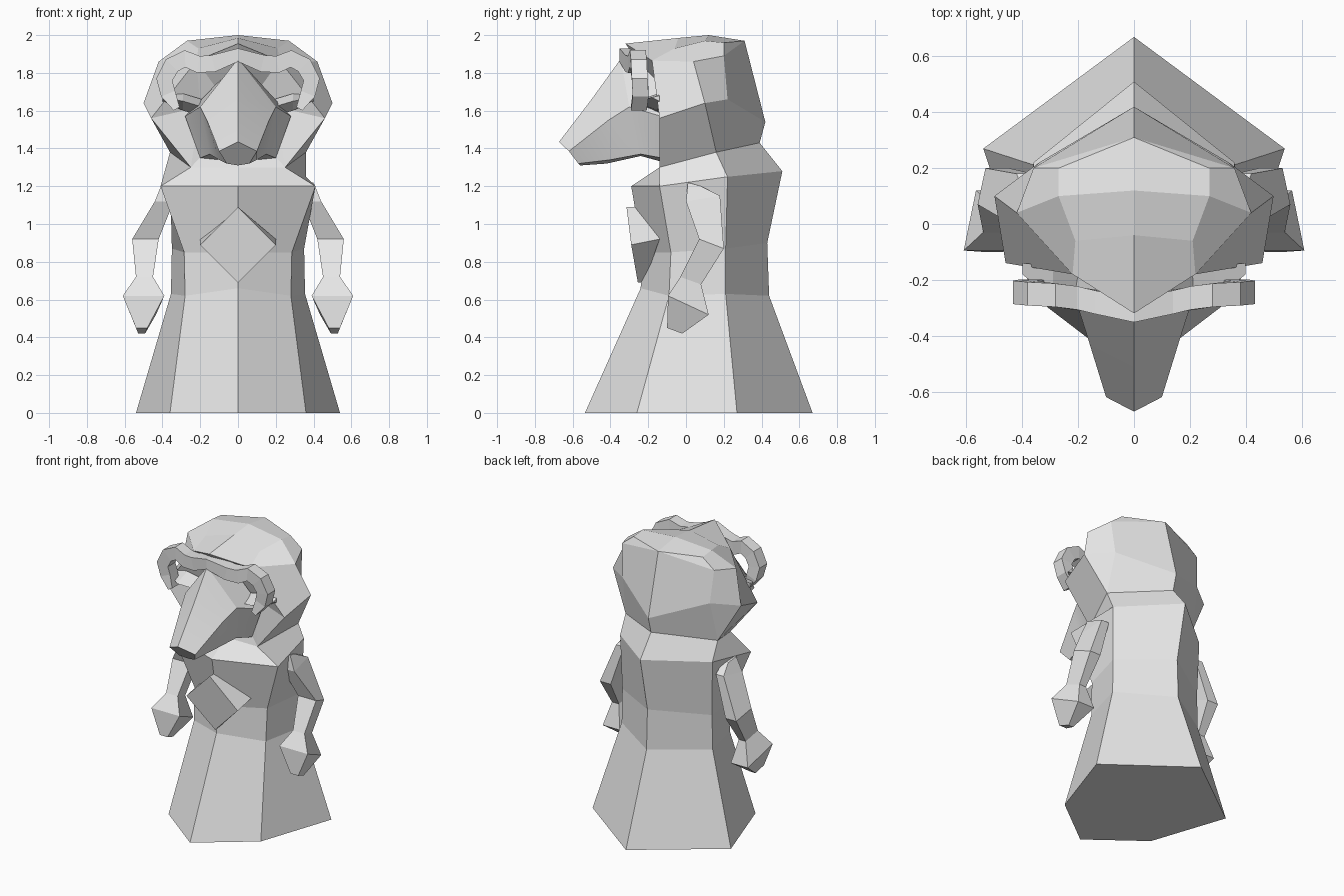
import bpy, bmesh
from mathutils import Vector

if "Cube" in bpy.data.objects:
    bpy.data.objects.remove(bpy.data.objects["Cube"])

grey = bpy.data.materials.new("pale grey")
grey.diffuse_color = (0.8, 0.8, 0.8, 1)
grey.use_nodes = True
grey.node_tree.nodes["Principled BSDF"].inputs["Base Color"].default_value = grey.diffuse_color


def finish(name, bm, angle=0.0):
    bmesh.ops.remove_doubles(bm, verts=bm.verts, dist=0.0005)
    bmesh.ops.recalc_face_normals(bm, faces=bm.faces)
    me = bpy.data.meshes.new(name)
    bm.to_mesh(me)
    bm.free()
    me.materials.append(grey)
    ob = bpy.data.objects.new(name, me)
    bpy.context.collection.objects.link(ob)
    if angle:
        bpy.context.view_layer.objects.active = ob
        ob.select_set(True)
        bpy.ops.object.shade_smooth_by_angle(angle=angle)
        ob.select_set(False)
    return ob


def loft(name, rings, cap_start=True, cap_end=True, angle=0.0):
    """Skin closed rings of equal length."""
    bm = bmesh.new()
    vs = [[bm.verts.new(p) for p in r] for r in rings]
    n = len(vs[0])
    for a, b in zip(vs, vs[1:]):
        for i in range(n):
            j = (i + 1) % n
            bm.faces.new((a[i], a[j], b[j], b[i]))
    if cap_start:
        bm.faces.new(vs[0])
    if cap_end:
        bm.faces.new(vs[-1])
    return finish(name, bm, angle)


def full(half):
    """Half ring, from centre line to centre line, completed by symmetry."""
    return half + [(-x, y, z) for x, y, z in half[-2:0:-1]]


def both(fn, base):
    for side, s in (("left", -1), ("right", 1)):
        fn(side + "_" + base, s)


# Robe: hexagonal rings, flared hem, shoulders, neck
loft("robe", [full(r) for r in (
    [(0, .67, 0), (.54, .27, 0), (.36, -.26, 0), (0, -.535, 0)],
    [(0, .44, .62), (.355, .21, .63), (.28, -.09, .62), (0, -.24, .66)],
    [(0, .43, .9), (.35, .21, .87), (.285, -.08, .85), (0, -.23, .85)],
    [(0, .51, 1.28), (.36, .22, 1.25), (.41, -.14, 1.2), (0, -.29, 1.2)],
    [(0, .39, 1.43), (.36, .16, 1.38), (.25, -.14, 1.3), (0, -.14, 1.3)],
)])

# Hood: side shell, crown and recessed face opening
P = {
    "nb": (0, .39, 1.43), "ns": (.36, .16, 1.38), "nf": (.25, -.14, 1.3), "nc": (0, -.14, 1.3),
    "mb": (0, .42, 1.54), "mq": (.34, .22, 1.66), "ms": (.5, .1, 1.64), "mf": (.46, -.14, 1.56),
    "ub": (0, .31, 1.97), "uq": (.36, .2, 1.89), "us": (.42, .04, 1.86), "uf": (.22, -.18, 1.865),
    "cq": (.27, .2, 1.96), "cs": (.27, .1, 1.97), "top": (0, .12, 2.0),
    "cf": (.21, -.06, 1.93), "cm": (0, -.04, 1.985), "peak": (0, -.32, 1.955),
    "face": (0, -.06, 1.56), "eye": (.2, -.1, 1.62),
}
F = ["nb ns mq mb", "ns ms mq", "ns nf mf ms", "mb mq uq ub", "mq ms us uq",
     "ms mf uf us", "ub uq cq", "uq us cs cq", "us uf cf cs", "ub cq cs top",
     "top cs cf cm", "cm cf uf peak", "peak uf face", "uf mf eye", "uf eye face",
     "mf nf eye", "nf nc face", "nf face eye"]
bm = bmesh.new()
for s in (1, -1):
    for f in F:
        bm.faces.new([bm.verts.new((s * P[k][0], P[k][1], P[k][2])) for k in f.split()])
finish("hood", bm)

# Muzzle: lofted from the nose back to the cheeks
loft("muzzle", [full(r) for r in (
    [(0, -.672, 1.435), (.1, -.62, 1.385), (.06, -.57, 1.32), (0, -.56, 1.31)],
    [(0, -.5, 1.66), (.165, -.41, 1.55), (.1, -.4, 1.34), (0, -.42, 1.32)],
    [(0, -.345, 1.875), (.2, -.3, 1.62), (.15, -.24, 1.37), (0, -.24, 1.36)],
    [(0, -.14, 1.86), (.28, -.13, 1.57), (.2, -.13, 1.35), (0, -.13, 1.33)],
)], angle=0.5)


# Curled horns: square section swept along a path in a nearly flat plane
def horn(name, s):
    path = [(0, -.31, 1.895, .035), (.13, -.28, 1.85, .045), (.21, -.265, 1.845, .045),
            (.28, -.255, 1.875, .045), (.35, -.25, 1.84, .045), (.39, -.245, 1.765, .043),
            (.37, -.24, 1.69, .04), (.325, -.25, 1.61, .018)]
    rings = []
    for i, (x, y, z, r) in enumerate(path):
        a, b = path[max(i - 1, 0)], path[min(i + 1, len(path) - 1)]
        t = Vector((b[0] - a[0], 0, b[2] - a[2])).normalized()
        if i == 0:
            t = Vector((1, 0, 0))
        n = Vector((-t.z, 0, t.x)) * r
        c = Vector((x, y, z))
        d = Vector((0, .042, 0))
        rings.append([c + n - d, c + n + d, c - n + d, c - n - d])
    for r in rings:
        for v in r:
            v.x *= s
    loft(name, rings)


both(horn, "horn")


# Ears: small pointed wedges beneath the horns
def ear(name, s):
    rings = [[(s * .19, -.13, 1.66), (s * .19, -.22, 1.62), (s * .19, -.13, 1.57)],
             [(s * .29, -.15, 1.69), (s * .29, -.27, 1.65), (s * .29, -.15, 1.6)],
             [(s * .4, -.14, 1.68), (s * .4, -.18, 1.67), (s * .4, -.14, 1.65)]]
    loft(name, rings)


both(ear, "ear")


# Arms: tapered sections, flat in front and narrower behind, ending in mitten hands
def arm(name, s):
    # x, half width, front y, back y, front z, back z
    secs = [(.365, .035, .01, .08, 1.22, 1.2), (.39, .05, .0, .18, 1.12, 1.15),
            (.49, .07, .07, .2, .92, .87), (.495, .045, -.03, .08, .72, .68),
            (.5, .11, -.095, .12, .62, .52), (.51, .03, -.1, -.02, .45, .42)]
    loft(name, [[(s * (x - w), f, zf), (s * (x + w), f, zf),
                 (s * (x + w * .6), b, zb), (s * (x - w * .6), b, zb)]
                for x, w, f, b, zf, zb in secs])


both(arm, "arm")

# Chest diamond: thick lozenge plate
loft("chest_diamond", [
    [(0, -.315, 1.09), (.2, -.29, .89), (0, -.255, .69), (-.2, -.29, .89)],
    [(0, -.2, 1.09), (.2, -.14, .92), (0, -.22, .69), (-.2, -.14, .92)],
])
